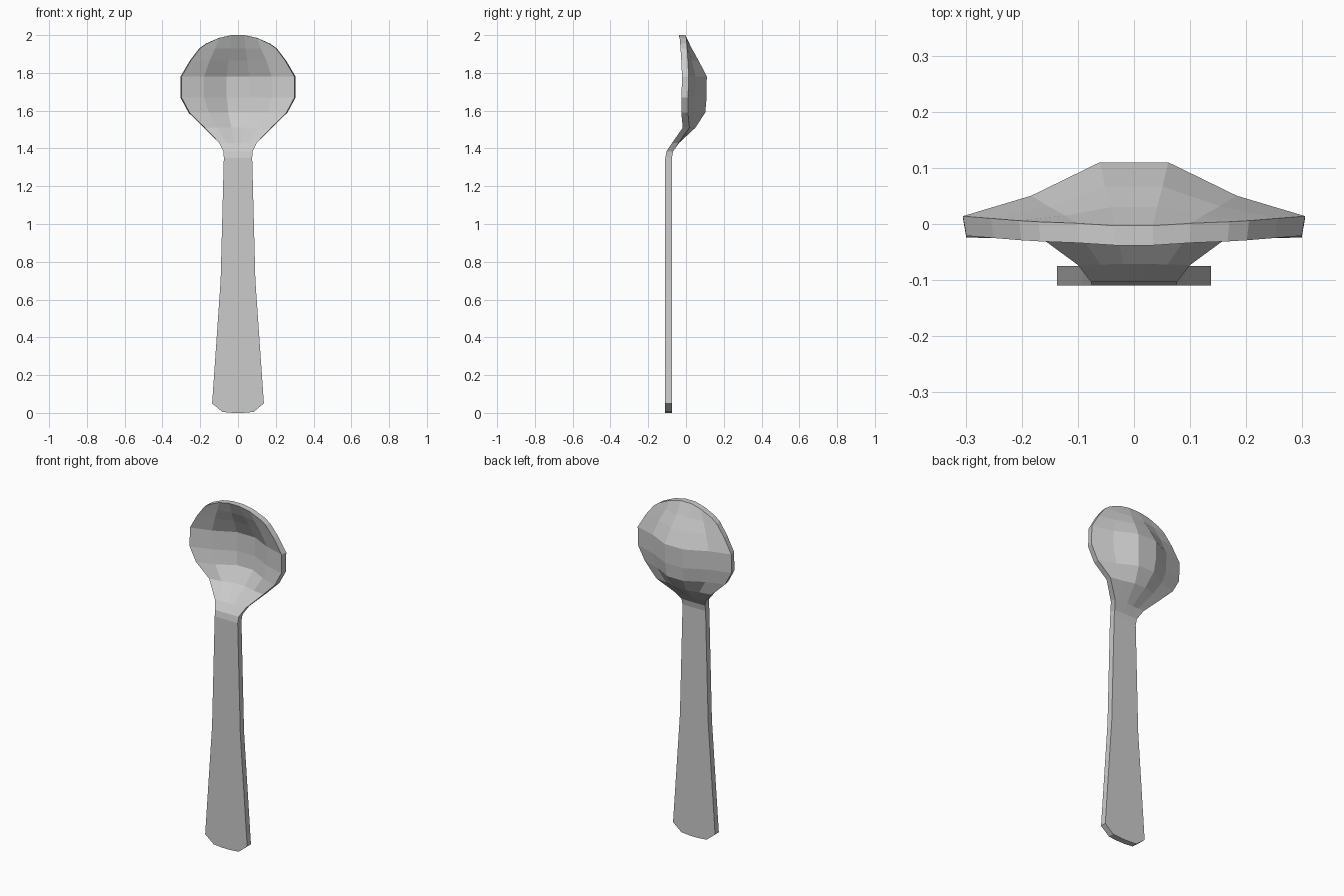
import bpy, bmesh

if "Cube" in bpy.data.objects:
    bpy.data.objects.remove(bpy.data.objects["Cube"])

COLS = (-1, -0.6, -0.2, 0.2, 0.6, 1)
BULGE = {1: 0.0, 0.6: 0.38, 0.2: 1.0}
THICK = 0.035

# Stations along the spoon: z, half width, y of rim back, y of centre back
STATIONS = [
    (0.00, 0.137, -0.075, -0.075),
    (0.70, 0.092, -0.075, -0.075),
    (1.35, 0.075, -0.075, -0.075),
    (1.385, 0.077, -0.068, -0.068),
    (1.43, 0.100, -0.038, -0.036),
    (1.51, 0.180, 0.018, 0.050),
    (1.59, 0.262, 0.010, 0.102),
    (1.67, 0.305, 0.011, 0.109),
    (1.78, 0.305, 0.014, 0.110),
    (1.865, 0.255, 0.010, 0.067),
    (1.93, 0.205, 0.006, 0.030),
    (2.00, 0.170, 0.004, -0.003),
]
# End rows are bent to give the cut handle corners and the rounded tip
BOTTOM_Z = {1: 0.05, 0.6: 0.005, 0.2: 0.0}
TIP_Z = {1: 0.953, 0.6: 0.985, 0.2: 1.0}

bm = bmesh.new()
back, front = [], []
for i, (z, w, rim, mid) in enumerate(STATIONS):
    rb, rf = [], []
    for c in COLS:
        a = abs(c)
        zz = z
        if i == 0:
            zz = BOTTOM_Z[a]
        elif i == len(STATIONS) - 1:
            zz = 1.0 + TIP_Z[a]
            if a == 1:
                zz = 1.955
        y = rim + (mid - rim) * BULGE[a]
        inset = 0.98 if z > 1.45 else 1.0
        rb.append(bm.verts.new((c * w, y, zz)))
        rf.append(bm.verts.new((c * w * inset, y - THICK, zz)))
    back.append(rb)
    front.append(rf)

# Back and front skins
n = len(COLS)
for r in range(len(STATIONS) - 1):
    for k in range(n - 1):
        for g in (back, front):
            bm.faces.new((g[r][k], g[r][k + 1], g[r + 1][k + 1], g[r + 1][k]))
    # Side walls
    for k in (0, n - 1):
        bm.faces.new((back[r][k], back[r + 1][k], front[r + 1][k], front[r][k]))
# Handle end and bowl tip walls
for r in (0, -1):
    for k in range(n - 1):
        bm.faces.new((back[r][k], back[r][k + 1], front[r][k + 1], front[r][k]))

bmesh.ops.recalc_face_normals(bm, faces=bm.faces)
mesh = bpy.data.meshes.new("spoon")
bm.to_mesh(mesh)
bm.free()
spoon = bpy.data.objects.new("spoon", mesh)
bpy.context.collection.objects.link(spoon)
